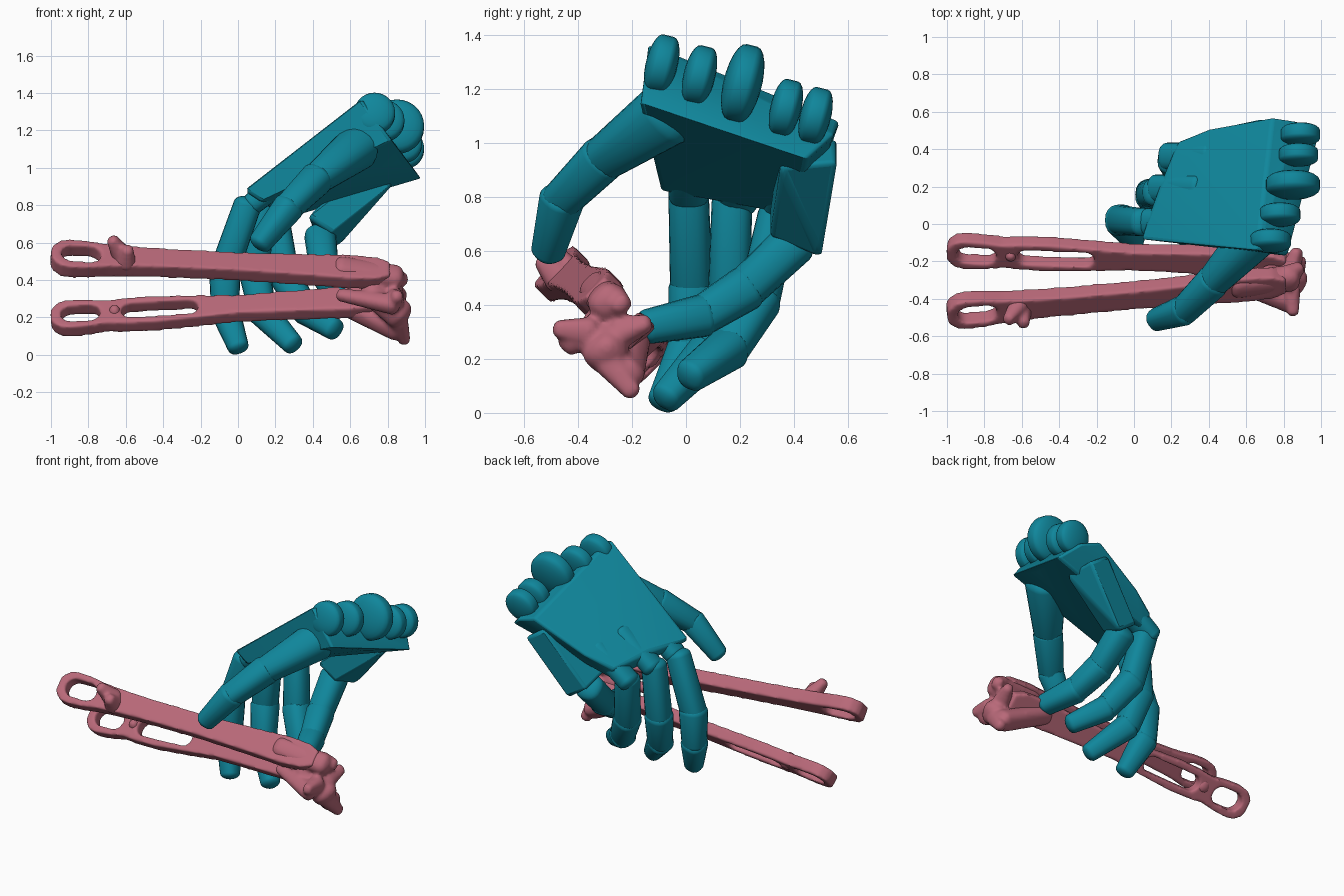
import bpy, bmesh, math
from mathutils import Vector

if "Cube" in bpy.data.objects:
    bpy.data.objects.remove(bpy.data.objects["Cube"])


def material(name, col):
    m = bpy.data.materials.new(name)
    m.diffuse_color = col
    m.use_nodes = True
    m.node_tree.nodes["Principled BSDF"].inputs["Base Color"].default_value = m.diffuse_color
    return m


TEAL = material("teal", (0.005, 0.24, 0.33, 1))
PINK = material("pink", (0.48, 0.14, 0.19, 1))


def finish(bm, name, mat):
    bmesh.ops.recalc_face_normals(bm, faces=bm.faces)
    me = bpy.data.meshes.new(name)
    bm.to_mesh(me)
    bm.free()
    me.materials.append(mat)
    ob = bpy.data.objects.new(name, me)
    bpy.context.collection.objects.link(ob)
    return ob


def smooth(ob, angle=35):
    bpy.ops.object.select_all(action='DESELECT')
    ob.select_set(True)
    bpy.context.view_layer.objects.active = ob
    bpy.ops.object.shade_smooth_by_angle(angle=math.radians(angle))


def fuse(ob, voxel, iterations):
    m = ob.modifiers.new("fuse", 'REMESH')
    m.mode, m.voxel_size, m.use_smooth_shade = 'VOXEL', voxel, True
    m = ob.modifiers.new("soften", 'SMOOTH')
    m.factor, m.iterations = 0.5, iterations


def segment(bm, a, b, ra, rb, wide=(0, 1, 0), flat=1.0, power=2.4, cap=0.6, n=20):
    """Tapered, round-ended limb from a to b; `wide` is its width direction."""
    a, b = Vector(a), Vector(b)
    z = (b - a).normalized()
    x = Vector(wide)
    x = (x - z * x.dot(z)).normalized()
    y = z.cross(x)
    st = []
    for k in range(6):
        t = math.radians(10 + 16 * k)
        st.append((a - z * ra * cap * math.cos(t), ra * math.sin(t)))
    for k in range(6):
        t = math.radians(90 - 16 * k)
        st.append((b + z * rb * cap * math.cos(t), rb * math.sin(t)))
    rings = []
    for c, r in st:
        ring = []
        for i in range(n):
            w = 2 * math.pi * i / n
            cs, sn = math.cos(w), math.sin(w)
            u = math.copysign(abs(cs) ** (2 / power), cs) * r
            v = math.copysign(abs(sn) ** (2 / power), sn) * r * flat
            ring.append(bm.verts.new(c + x * u + y * v))
        rings.append(ring)
    for p, q in zip(rings, rings[1:]):
        for i in range(n):
            bm.faces.new((p[i], p[(i + 1) % n], q[(i + 1) % n], q[i]))
    bm.faces.new(rings[0][::-1])
    bm.faces.new(rings[-1])


def limb(name, pts, radii, wide=(0, 1, 0), flat=1.0):
    bm = bmesh.new()
    for i in range(len(pts) - 1):
        segment(bm, pts[i], pts[i + 1], radii[i], radii[i + 1] * 0.93, wide, flat)
    smooth(finish(bm, name, TEAL), 40)


def hull(name, pts, bevel):
    bm = bmesh.new()
    for p in pts:
        bm.verts.new(p)
    bmesh.ops.convex_hull(bm, input=bm.verts)
    ob = finish(bm, name, TEAL)
    m = ob.modifiers.new("bevel", 'BEVEL')
    m.width, m.segments = bevel, 3
    m.angle_limit = math.radians(25)
    smooth(ob, 30)


# palm: thin at the knuckles, thick at the wrist
hull("palm", [(0.03, -0.08, 0.88), (0.14, 0.2, 0.88), (0.23, 0.44, 0.82),
              (0.66, -0.14, 1.37), (0.74, 0.57, 1.08), (0.40, 0.51, 0.90),
              (0.12, -0.09, 0.82), (0.27, 0.4, 0.73), (0.82, -0.17, 1.15),
              (0.86, 0.12, 1.03), (0.98, 0.45, 0.94), (0.88, 0.55, 1.03)], 0.025)
# outer side plate carrying the little finger
hull("side_plate", [(x + dx, y, z + dz) for x, y, z in
                    [(0.76, 0.35, 0.95), (0.74, 0.56, 0.97), (0.43, 0.31, 0.69), (0.46, 0.50, 0.61)]
                    for dx, dz in [(-0.06, 0.05), (0.07, -0.04)]], 0.02)

# rounded wrist lobes, and knuckle ridges at the front edge of the palm
bm = bmesh.new()
for c, r in [((0.73, -0.09, 1.29), 0.11), ((0.78, 0.05, 1.25), 0.11), ((0.85, 0.21, 1.22), 0.145),
             ((0.88, 0.37, 1.13), 0.105), ((0.89, 0.48, 1.10), 0.105)]:
    c = Vector(c)
    d = Vector((0, 0.02, -0.005))
    segment(bm, c - d, c + d, r, r, (1, 0, 0), 1.0, 2, 0.35, 28)
for y, x, z in [(0.01, 0.08, 0.81), (0.19, 0.12, 0.78), (0.36, 0.18, 0.73)]:
    segment(bm, (x, y, z), (x + 0.22, y, z + 0.165), 0.075, 0.075, (0, 1, 0), 0.8)
smooth(finish(bm, "wrist_lobes_and_knuckles", TEAL), 40)

# fingers curled around the tool
limb("index_finger", [(0.05, 0.01, 0.80), (-0.07, 0.02, 0.46), (-0.07, 0.01, 0.24), (0.0, -0.085, 0.045)],
     [0.075, 0.085, 0.08, 0.062])
limb("middle_finger", [(0.12, 0.17, 0.78), (0.09, 0.16, 0.44), (0.13, 0.09, 0.23), (0.29, -0.07, 0.06)],
     [0.075, 0.085, 0.08, 0.062])
limb("ring_finger", [(0.20, 0.34, 0.73), (0.25, 0.27, 0.42), (0.36, 0.16, 0.24), (0.51, 0.02, 0.14)],
     [0.075, 0.085, 0.08, 0.065])
limb("little_finger", [(0.44, 0.40, 0.63), (0.46, 0.22, 0.46), (0.51, 0.06, 0.36), (0.58, -0.14, 0.32)],
     [0.085, 0.085, 0.08, 0.07], (1, 0, 0))

# thumb with its thick root
limb("thumb", [(0.64, -0.07, 1.11), (0.42, -0.31, 0.94), (0.27, -0.46, 0.79), (0.12, -0.51, 0.60)],
     [0.12, 0.088, 0.08, 0.065], (0, 1, 1))


# handles: flat bars with an eye at the end, built as two mirrored strips around the holes
def handle(name, widths, holes, left, right, thick):
    def half(x):
        for (x0, h0), (x1, h1) in zip(widths, widths[1:]):
            if x <= x1:
                return h0 + (h1 - h0) * (x - x0) / (x1 - x0)
        return widths[-1][1]

    def gap(x):
        for x0, x1, r in holes:
            d = min(x - x0, x1 - x)
            if d > 1e-4:
                return r if d >= r else math.sqrt(r * r - (r - d) ** 2)
        return 0

    xs = {x for x, h in widths}
    for x0, x1, r in holes:
        for k in range(7):
            d = r * (1 - math.cos(math.pi / 2 * k / 6))
            xs |= {round(x0 + d, 5), round(x1 - d, 5)}
    xs = sorted(xs)
    left, right = Vector(left), Vector(right)
    ax = (right - left).normalized()
    wy = Vector((0, 1, 1))
    wy = (wy - ax * wy.dot(ax)).normalized()
    bm = bmesh.new()
    for s in (-1, 1):
        rows = [[bm.verts.new(left + ax * (x + 1) + wy * s * w) for w in (gap(x), half(x))] for x in xs]
        for p, q in zip(rows, rows[1:]):
            bm.faces.new((p[0], p[1], q[1], q[0]))
    bmesh.ops.remove_doubles(bm, verts=bm.verts, dist=1e-4)
    ob = finish(bm, name, PINK)
    m = ob.modifiers.new("thickness", 'SOLIDIFY')
    m.thickness, m.offset = thick, 0
    fuse(ob, 0.01, 8)


eye = [(-1, 0.035), (-0.985, 0.065), (-0.95, 0.095), (-0.9, 0.105), (-0.8, 0.1), (-0.7, 0.085)]
tail = [(0, 0.068), (0.4, 0.08), (0.6, 0.09), (0.75, 0.08), (0.82, 0.05)]
ring = (-0.945, -0.735, 0.058)
handle("upper_handle", eye + [(-0.6, 0.078), (-0.4, 0.07)] + tail, [ring],
       (-1, -0.47, 0.52), (0.9, -0.30, 0.43), 0.09)
handle("lower_handle", eye + [(-0.6, 0.095), (-0.45, 0.098), (-0.2, 0.082)] + tail,
       [ring, (-0.62, -0.21, 0.052)], (-1, -0.14, 0.19), (0.9, -0.21, 0.30), 0.08)

# jaws and stop nubs, fused into organic lumps
bm = bmesh.new()
for a, b, ra, rb in [((0.55, -0.325, 0.455), (0.84, -0.29, 0.41), 0.07, 0.07),
                     ((0.55, -0.19, 0.28), (0.85, -0.22, 0.14), 0.06, 0.065),
                     ((0.72, -0.30, 0.34), (0.86, -0.30, 0.22), 0.08, 0.08),
                     ((0.55, -0.33, 0.32), (0.83, -0.42, 0.27), 0.035, 0.055),
                     ((0.84, -0.36, 0.30), (0.85, -0.47, 0.31), 0.055, 0.035),
                     ((0.84, -0.24, 0.30), (0.87, -0.15, 0.33), 0.06, 0.035),
                     ((0.86, -0.28, 0.18), (0.89, -0.20, 0.08), 0.055, 0.035),
                     ((0.82, -0.27, 0.43), (0.88, -0.24, 0.40), 0.05, 0.04),
                     ((-0.62, -0.45, 0.53), (-0.67, -0.51, 0.61), 0.06, 0.035),
                     ((-0.60, -0.47, 0.50), (-0.59, -0.53, 0.56), 0.06, 0.035),
                     ((-0.66, -0.13, 0.21), (-0.66, -0.18, 0.24), 0.05, 0.03)]:
    segment(bm, a, b, ra, rb, (0, 1, 1), 0.9, 2.6, 0.7)
fuse(finish(bm, "jaws_and_nubs", PINK), 0.012, 4)
